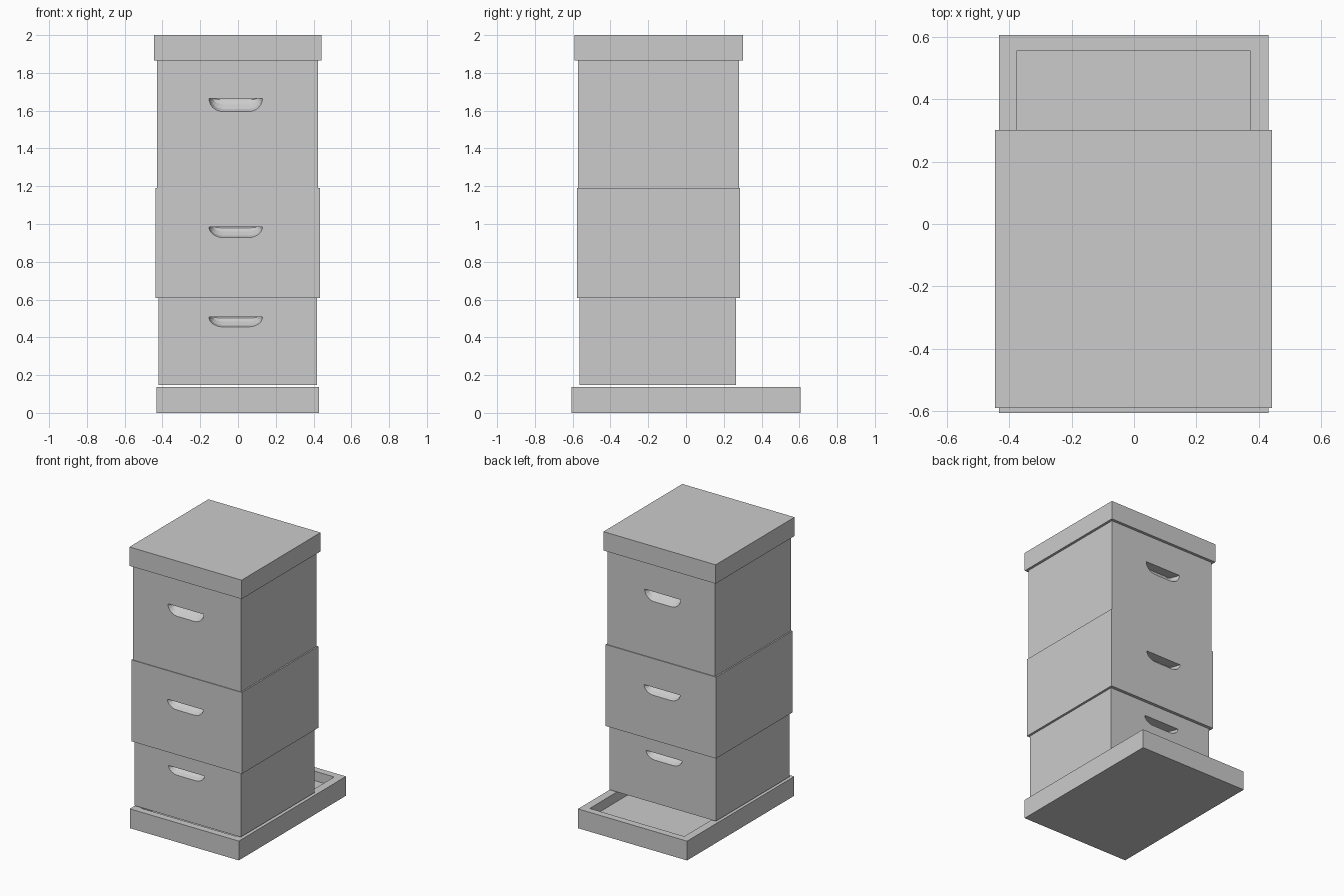
import bpy
import bmesh
import math

if "Cube" in bpy.data.objects:
    bpy.data.objects.remove(bpy.data.objects["Cube"], do_unlink=True)

# Single material
grey = bpy.data.materials.new("light_grey")
grey.use_nodes = True
colour = (0.6, 0.6, 0.6, 1)
grey.diffuse_color = colour
grey.node_tree.nodes["Principled BSDF"].inputs["Base Color"].default_value = colour


def add_object(name, bm):
    bmesh.ops.recalc_face_normals(bm, faces=bm.faces)
    mesh = bpy.data.meshes.new(name)
    bm.to_mesh(mesh)
    bm.free()
    mesh.materials.append(grey)
    obj = bpy.data.objects.new(name, mesh)
    bpy.context.collection.objects.link(obj)
    return obj


def box(name, x0, x1, y0, y1, z0, z1):
    bm = bmesh.new()
    bmesh.ops.create_cube(bm, size=1)
    for v in bm.verts:
        v.co = ((x0 + x1) / 2 + v.co.x * (x1 - x0),
                (y0 + y1) / 2 + v.co.y * (y1 - y0),
                (z0 + z1) / 2 + v.co.z * (z1 - z0))
    return add_object(name, bm)


def scoop(x, y, top, height, inward):
    """Handhold cutter: flat ceiling, rounded ends, sloping in towards the top."""
    half, corner, steps = 0.142, 0.075, 6
    outline = []
    for side in (1, -1):
        arc = [math.pi / 2 * i / steps for i in range(steps + 1)]
        part = [(side * (half - corner + corner * math.cos(a)), -math.sin(a)) for a in arc]
        outline += part if side > 0 else part[::-1]
    bm = bmesh.new()
    rings = []
    # (depth, width scale, height scale)
    for depth, w, h in ((-0.01, 1, 1), (0, 1, 1), (0.03, 0.94, 0.8), (0.055, 0.86, 0.45), (0.07, 0.8, 0.1)):
        rings.append([bm.verts.new((x + px * w, y + inward * depth, top + pz * height * h))
                      for px, pz in outline])
    n = len(outline)
    for a, b in zip(rings, rings[1:]):
        for i in range(n):
            j = (i + 1) % n
            bm.faces.new((a[i], a[j], b[j], b[i]))
    bm.faces.new(rings[0])
    bm.faces.new(rings[-1])
    return add_object("handhold_cutter", bm)


def carve(obj, cutter):
    mod = obj.modifiers.new("carve", "BOOLEAN")
    mod.operation = "DIFFERENCE"
    mod.solver = "EXACT"
    mod.object = cutter
    bpy.context.view_layer.objects.active = obj
    bpy.ops.object.modifier_apply(modifier=mod.name)
    bpy.data.objects.remove(cutter, do_unlink=True)


# Base tray with a recessed floor
tray = box("base_tray", -0.432, 0.43, -0.605, 0.605, 0, 0.138)
carve(tray, box("tray_cutter", -0.375, 0.372, -0.555, 0.555, 0.07, 0.3))

# Stacked boxes: extents, then top and height of the handholds
stack = (
    ("lower_box", -0.422, 0.418, -0.565, 0.265, 0.148, 0.608, 0.507, 0.052),
    ("middle_box", -0.438, 0.434, -0.577, 0.287, 0.608, 1.19, 0.985, 0.057),
    ("upper_box", -0.428, 0.424, -0.572, 0.281, 1.19, 1.865, 1.665, 0.07),
)
for name, x0, x1, y0, y1, z0, z1, top, height in stack:
    body = box(name, x0, x1, y0, y1, z0, z1)
    for y, inward in ((y0, 1), (y1, -1)):
        carve(body, scoop(-0.012, y, top, height, inward))

# Lid
box("lid", -0.445, 0.442, -0.59, 0.301, 1.865, 2)
